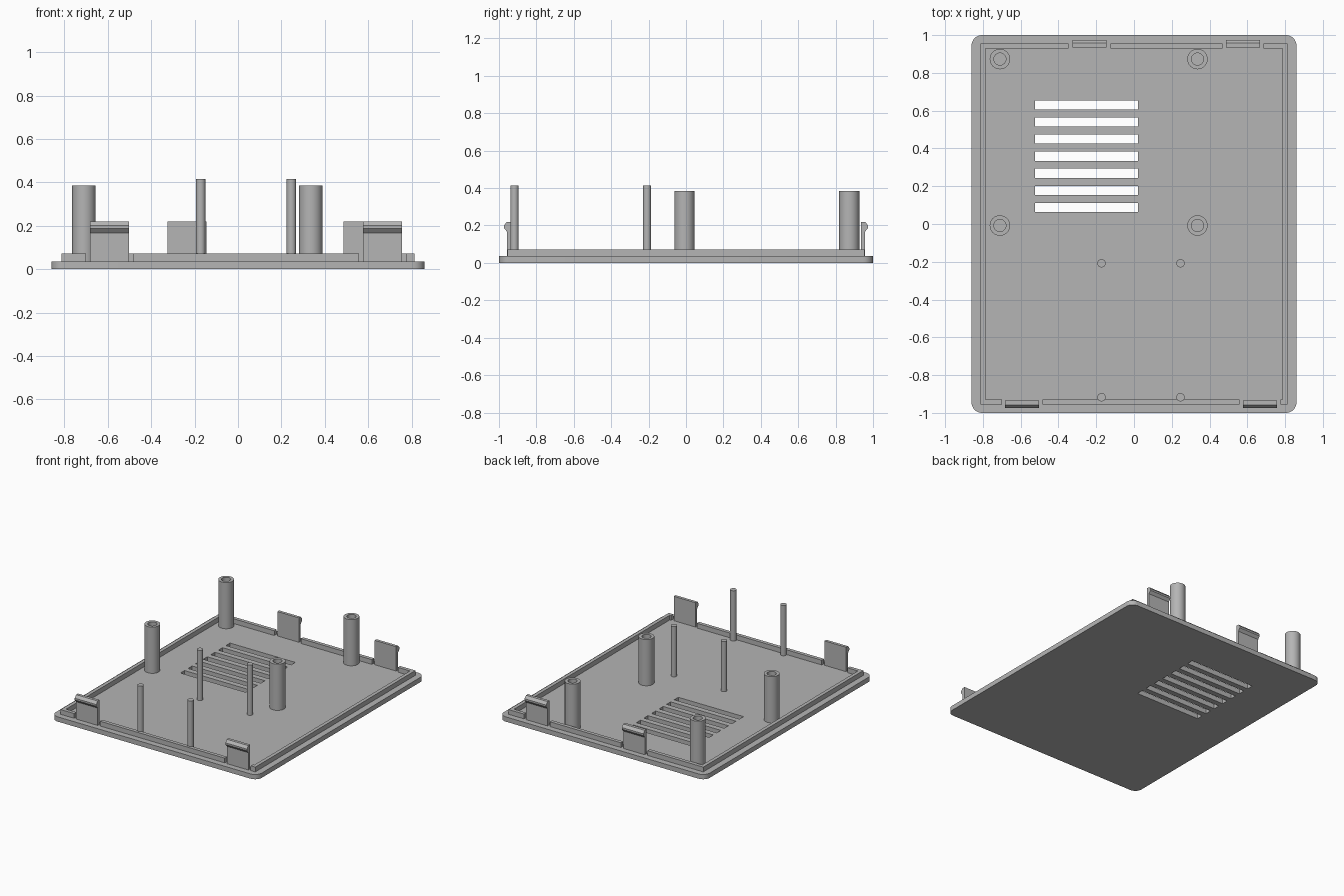
import bpy
import math
from mathutils import Matrix

cube = bpy.data.objects.get("Cube")
if cube:
    bpy.data.objects.remove(cube, do_unlink=True)

grey = bpy.data.materials.new("plain_grey")
grey.use_nodes = True
colour = (0.46, 0.46, 0.46, 1)
grey.diffuse_color = colour
grey.node_tree.nodes["Principled BSDF"].inputs["Base Color"].default_value = colour


def circle(x, y, r, n=32):
    return [(x + r * math.cos(math.tau * i / n), y + r * math.sin(math.tau * i / n))
            for i in range(n)]


def rect(x0, x1, y0, y1):
    return [(x0, y0), (x1, y0), (x1, y1), (x0, y1)]


def rounded_rect(hx, hy, r, steps=8):
    pts = []
    for k, (sx, sy) in enumerate([(1, 1), (-1, 1), (-1, -1), (1, -1)]):
        for i in range(steps + 1):
            a = (k + i / steps) * math.pi / 2
            pts.append((sx * (hx - r) + r * math.cos(a), sy * (hy - r) + r * math.sin(a)))
    return pts


def extruded(name, loops, low, high, matrix=None):
    """Extrude closed outlines; inner outlines become holes."""
    curve = bpy.data.curves.new(name, "CURVE")
    curve.dimensions = "2D"
    curve.fill_mode = "BOTH"
    curve.extrude = (high - low) / 2
    for loop in loops:
        spline = curve.splines.new("POLY")
        spline.points.add(len(loop) - 1)
        for point, (x, y) in zip(spline.points, loop):
            point.co = (x, y, 0, 1)
        spline.use_cyclic_u = True
    obj = bpy.data.objects.new(name, curve)
    bpy.context.collection.objects.link(obj)
    bpy.ops.object.select_all(action="DESELECT")
    obj.select_set(True)
    bpy.context.view_layer.objects.active = obj
    bpy.ops.object.convert(target="MESH")
    obj = bpy.context.object
    obj.data.transform(Matrix.Translation((0, 0, (low + high) / 2)))
    if matrix:
        obj.data.transform(matrix)
    obj.data.materials.clear()
    obj.data.materials.append(grey)
    bpy.ops.object.shade_smooth_by_angle(angle=math.radians(30))
    return obj


FLOOR, LIP_TOP = 0.036, 0.072

# Base plate with vent slots
slots = [rect(-0.525, 0.02, 0.063 + 0.0905 * i, 0.112 + 0.0905 * i) for i in range(7)]
extruded("base_plate", [rounded_rect(0.86, 1, 0.055)] + slots, 0, FLOOR)

# Locating lip: two C-shaped ends and a straight run on each long edge
X, Y, T = 0.813, 0.955, 0.027
front_gaps = [(-0.70, -0.484), (0.558, 0.775)]
back_gaps = [(-0.347, -0.125), (0.468, 0.685)]


def side_lip(name, s, front_x, back_x):
    xi, yi = s * (X - T), Y - T
    extruded(name, [[(front_x, -Y), (s * X, -Y), (s * X, Y), (back_x, Y),
                     (back_x, yi), (xi, yi), (xi, -yi), (front_x, -yi)]], FLOOR, LIP_TOP)


side_lip("right_lip", -1, front_gaps[0][0], back_gaps[0][0])
side_lip("left_lip", 1, front_gaps[1][1], back_gaps[1][1])
extruded("front_lip", [rect(front_gaps[0][1], front_gaps[1][0], -Y, T - Y)], FLOOR, LIP_TOP)
extruded("back_lip", [rect(back_gaps[0][1], back_gaps[1][0], Y - T, Y)], FLOOR, LIP_TOP)

# Snap clips: hooked profile run along x, centred in each lip gap
hook = [(0.935, FLOOR), (0.957, FLOOR), (0.957, 0.167), (0.974, 0.187),
        (0.974, 0.2), (0.957, 0.22), (0.935, 0.22)]
upright = Matrix(((0, 0, 1, 0), (1, 0, 0, 0), (0, 1, 0, 0), (0, 0, 0, 1)))
for side, s, gaps in (("front", -1, front_gaps), ("back", 1, back_gaps)):
    for hand, (a, b) in zip(("right", "left"), gaps):
        mid = (a + b) / 2
        extruded(f"{side}_{hand}_clip", [[(s * y, z) for y, z in hook]],
                 mid - 0.09, mid + 0.09, upright)

# Hollow screw posts
for side, y in (("front", -0.008), ("back", 0.873)):
    for hand, x in (("right", -0.71), ("left", 0.336)):
        extruded(f"{side}_{hand}_post", [circle(x, y, 0.054), circle(x, y, 0.032)],
                 FLOOR, 0.385)

# Slim support pins
for side, y in (("front", -0.917), ("middle", -0.208)):
    for hand, x in (("right", -0.172), ("left", 0.246)):
        extruded(f"{side}_{hand}_pin", [circle(x, y, 0.022, 24)], FLOOR, 0.415)
